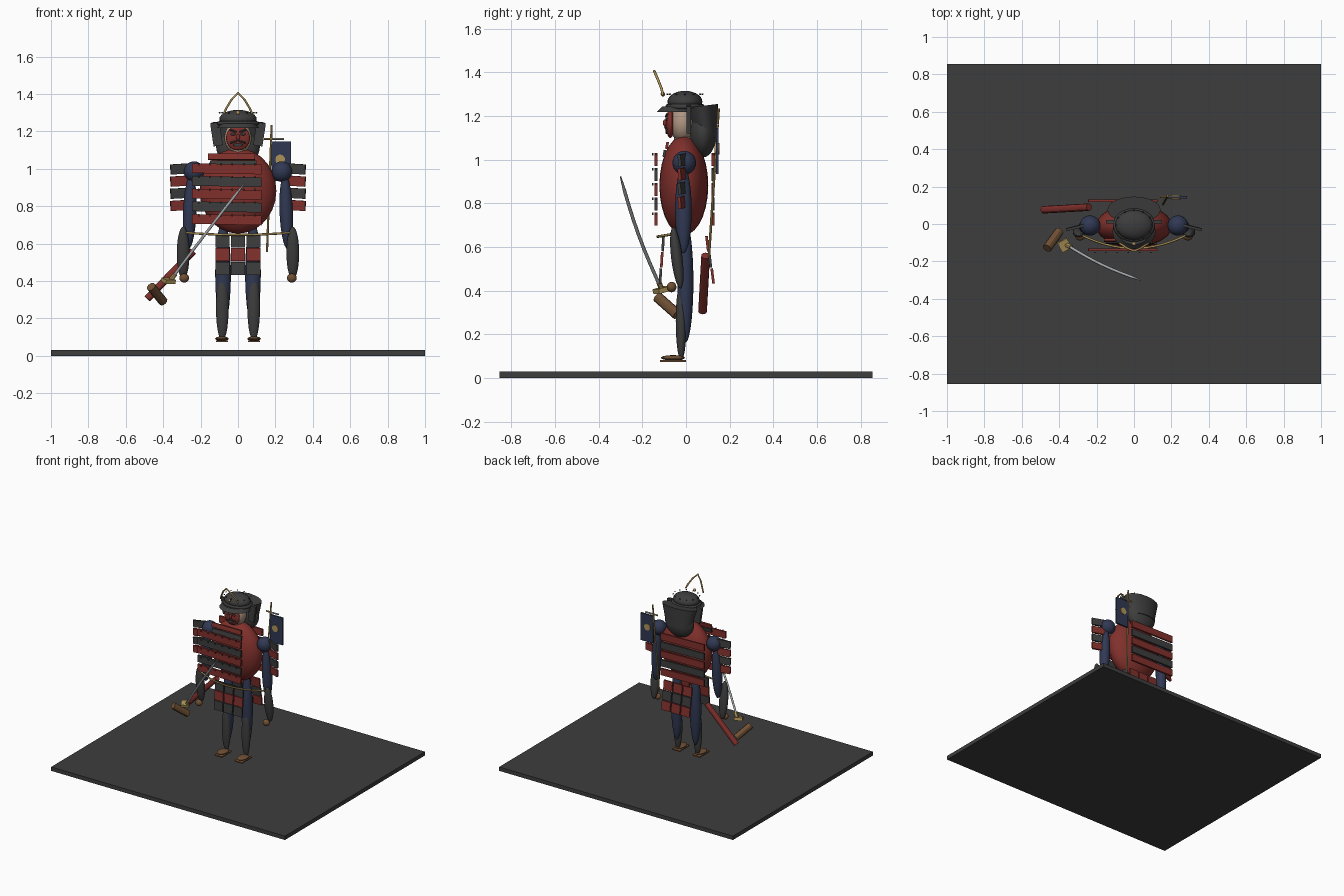
import bpy, math
from mathutils import Vector

if "Cube" in bpy.data.objects:
    bpy.data.objects.remove(bpy.data.objects["Cube"])

COL = {'dark': (.045, .047, .045, 1), 'red': (.22, .03, .025, 1), 'navy': (.03, .04, .085, 1),
       'gold': (.42, .29, .1, 1), 'brown': (.16, .08, .035, 1), 'steel': (.4, .41, .43, 1),
       'skin': (.42, .3, .22, 1)}
MAT = {}
for k, c in COL.items():
    MAT[k] = bpy.data.materials.new(k)
    MAT[k].diffuse_color = c


def finish(name, mat, smooth=False):
    o = bpy.context.object
    o.name = name
    o.data.materials.append(MAT[mat])
    if smooth:
        bpy.ops.object.shade_smooth()
    return o


def box(name, mat, c, s, rot=(0, 0, 0)):
    bpy.ops.mesh.primitive_cube_add(size=1, location=c, rotation=rot)
    bpy.context.object.scale = s
    return finish(name, mat)


def ball(name, mat, c, r, rot=(0, 0, 0)):
    bpy.ops.mesh.primitive_uv_sphere_add(segments=24, ring_count=14, radius=1, location=c, rotation=rot)
    bpy.context.object.scale = r
    return finish(name, mat, True)


def rod(name, mat, a, b, r, n=12):
    a, b = Vector(a), Vector(b)
    bpy.ops.mesh.primitive_cylinder_add(vertices=n, radius=r, depth=(b - a).length, location=(a + b) / 2)
    bpy.context.object.rotation_euler = (b - a).to_track_quat('Z', 'Y').to_euler()
    o = finish(name, mat)
    bpy.ops.object.shade_smooth_by_angle()
    return o


def cord(name, mat, pts, r):
    cu = bpy.data.curves.new(name, 'CURVE')
    cu.dimensions = '3D'
    cu.bevel_depth, cu.bevel_resolution, cu.use_fill_caps = r, 2, True
    sp = cu.splines.new('POLY')
    sp.points.add(len(pts) - 1)
    for p, q in zip(sp.points, pts):
        p.co = (*q, 1)
    o = bpy.data.objects.new(name, cu)
    bpy.context.collection.objects.link(o)
    cu.materials.append(MAT[mat])
    return o


# base slab
box('base', 'dark', (0, 0, .015), (2, 1.71, .03))

# legs, arms and shoulder guards on both sides
for s, side in ((-1, 'left'), (1, 'right')):
    box(side + '_sandal', 'brown', (s * .086, -.06, .077), (.065, .12, .008))
    ball(side + '_foot', 'brown', (s * .086, -.06, .092), (.036, .055, .012))
    ball(side + '_shin', 'dark', (s * .084, -.022, .26), (.034, .025, .18))
    ball(side + '_thigh', 'navy', (s * .08, -.003, .44), (.042, .037, .28))
    ball(side + '_shoulder', 'navy', (s * .235, -.008, .985), (.055, .054, .055))
    ball(side + '_upper_arm', 'navy', (s * .258, -.012, .77), (.036, .038, .2), (0, s * -.04, 0))
    ball(side + '_forearm', 'dark', (s * .293, -.042, .55), (.034, .026, .142), (.12, 0, 0))
    ball(side + '_hand', 'brown', (s * .288, -.066, .416), (.026, .022, .024))
    for i in range(4):
        box(f'{side}_shoulder_plate_{i}', ('dark', 'red')[i % 2],
            (s * .3, -.015, 1.0 - i * .065), (.125, .014, .054), (.05, s * .06, -s * .25))
    # helmet ear plate
    box(side + '_ear_plate', 'dark', (s * .115, .012, 1.185), (.05, .02, .125), (0, s * .15, 0))

# body and head
ball('torso', 'red', (0, -.01, .882), (.205, .112, .228))
rod('neck', 'skin', (0, -.01, 1.05), (0, -.01, 1.15), .045)
ball('head', 'skin', (0, -.015, 1.165), (.073, .06, .085))

# chest and back slats with lacing knots
for face, y, d in (('chest', -.138, -1), ('back', .124, 1)):
    for i in range(5):
        z = 1.0 - i * .068
        box(f'{face}_slat_{i}', ('red', 'dark')[i % 2], (-.06, y, z), (.37, .014, .052), (0, .02, 0))
        if d < 0:
            for j in range(6):
                box('lacing_knot', 'dark', (-.21 + j * .06, y - .014, z + .024), (.008, .006, .012))

# throat guard
for i in range(2):
    box(f'throat_guard_{i}', ('red', 'dark')[i], (-.035 + .01 * i, -.087 - .012 * i, 1.065 - i * .037),
        (.25, .012, .032), (-.2, 0, 0))

# waist cord
cord('waist_cord', 'gold', [(x, -.13 + .9 * x * x, .647 + .15 * x * x)
                            for x in [-.28 + .04 * i for i in range(15)]], .006)

# skirt panels front and back
for face, y, t in (('front', -.105, .06), ('back', .098, -.12)):
    for c in (-1, 0, 1):
        for r in range(3):
            box(f'{face}_skirt_{c + 1}_{r}', ('dark', 'red')[r % 2 if face == 'front' else (r + 1) % 2],
                (c * .083, y - t * r * .1, .615 - r * .074), (.074, .012, .07), (-t, 0, 0))

# face mask
ball('face_mask', 'red', (0, -.072, 1.165), (.064, .02, .066))
for s in (-1, 1):
    ball('mask_eye', 'dark', (s * .026, -.089, 1.185), (.015, .006, .007))
    rod('mask_brow', 'dark', (s * .008, -.092, 1.197), (s * .045, -.086, 1.21), .005, 8)
    rod('mask_whisker', 'dark', (s * .004, -.096, 1.15), (s * .042, -.09, 1.138), .005, 8)
ball('mask_nose', 'red', (0, -.094, 1.168), (.01, .012, .017))
ball('mask_mouth', 'dark', (0, -.089, 1.127), (.026, .006, .009))

# helmet bowl, rim, visor
ball('helmet_bowl', 'dark', (0, -.005, 1.265), (.1, .08, .05))
bpy.ops.mesh.primitive_torus_add(major_segments=32, minor_segments=8, major_radius=.1, minor_radius=.012,
                                 location=(0, -.005, 1.243))
bpy.context.object.scale = (1, .8, 1)
finish('helmet_rim', 'dark', True)
bpy.ops.mesh.primitive_cone_add(vertices=32, radius1=.115, radius2=.085, depth=.025, location=(0, -.04, 1.23))
bpy.context.object.scale = (1, .82, 1)
finish('helmet_visor', 'dark')
for i in range(12):
    a = i * math.tau / 12
    ball('helmet_rivet', 'dark', (.098 * math.cos(a), -.005 + .08 * math.sin(a), 1.3), (.005, .005, .004))

# neck guard flaring toward the top
ball('neck_guard', 'dark', (0, .078, 1.125), (.118, .062, .115))
bpy.ops.mesh.primitive_cone_add(vertices=24, radius1=.1, radius2=.142, depth=.15, location=(0, .085, 1.172))
bpy.context.object.scale = (1, .5, 1)
bpy.context.object.rotation_euler = (.12, 0, 0)
finish('neck_guard_flare', 'dark')
bpy.ops.object.shade_smooth_by_angle()

# helmet crest
cord('crest', 'gold', [(-.075, -.105, 1.295), (-.062, -.112, 1.325), (-.035, -.13, 1.37), (0, -.145, 1.405),
                       (.035, -.13, 1.37), (.062, -.112, 1.325), (.075, -.105, 1.295)], .006)
ball('crest_knob', 'gold', (0, -.106, 1.3), (.011, .01, .011))

# back banner
rod('banner_pole', 'gold', (.155, .105, .555), (.18, .15, 1.235), .006, 8)
rod('banner_bar', 'gold', (.14, .145, 1.16), (.19, .145, 1.16), .006, 8)
rod('banner_bar_tip', 'steel', (.19, .145, 1.16), (.245, .145, 1.16), .006, 8)
box('banner', 'navy', (.232, .143, 1.04), (.105, .013, .21))
rod('banner_emblem', 'gold', (.225, .131, 1.05), (.225, .154, 1.05), .026, 20)

# scabbard and sword
rod('scabbard', 'red', (-.485, .076, .305), (-.24, .09, .56), .02)
a, b = Vector((-.36, -.112, .405)), Vector((.035, -.3, .922))
bow = Vector((-.008, -.012, -.006))
blade = cord('sword_blade', 'steel', [a.lerp(b, t / 8) + bow * math.sin(math.pi * t / 8) for t in range(9)], .008)
blade.data.splines[0].points[-1].radius = .4
g = box('sword_guard', 'gold', (-.372, -.113, .402), (.058, .058, .022), (.25, 0, .5))
rod('sword_collar', 'gold', a, a.lerp(b, .06), .012)
rod('sword_grip', 'brown', (-.465, -.13, .37), (-.4, -.04, .29), .025)

for m in bpy.data.materials:
    if m.users and not m.is_grease_pencil:
        m.use_nodes = True
        m.node_tree.nodes["Principled BSDF"].inputs["Base Color"].default_value = m.diffuse_color
